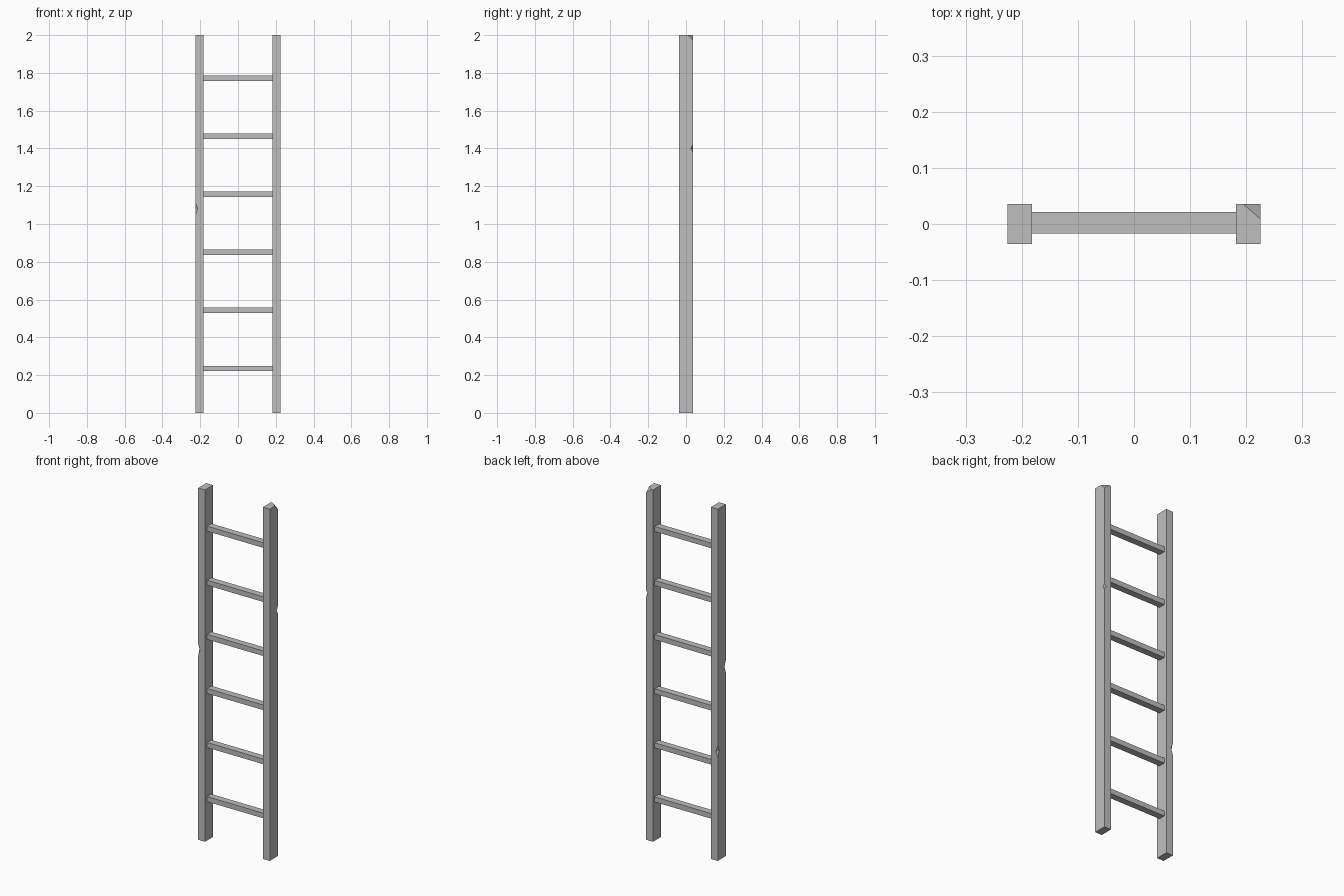
import bpy
import bmesh
from mathutils import Vector, Matrix

cube = bpy.data.objects.get("Cube")
if cube:
    bpy.data.objects.remove(cube, do_unlink=True)

HALF_W, HALF_D, HEIGHT = 0.225, 0.036, 2.0
RAIL_W = 0.043

# One plain grey for the whole ladder
grey = bpy.data.materials.new("ladder_grey")
grey.use_nodes = True
colour = (0.52, 0.52, 0.52, 1)
grey.diffuse_color = colour
grey.node_tree.nodes["Principled BSDF"].inputs["Base Color"].default_value = colour


def add_object(name, bm):
    bmesh.ops.recalc_face_normals(bm, faces=bm.faces[:])
    mesh = bpy.data.meshes.new(name)
    bm.to_mesh(mesh)
    bm.free()
    mesh.materials.append(grey)
    obj = bpy.data.objects.new(name, mesh)
    bpy.context.collection.objects.link(obj)
    return obj


def box(size, centre):
    bm = bmesh.new()
    matrix = Matrix.Translation(centre) @ Matrix.Diagonal((*size, 1))
    bmesh.ops.create_cube(bm, size=1, matrix=matrix)
    return bm


def chip_corner(bm, a, b, c):
    """Slice off the corner beyond the plane through three points."""
    a, b, c = Vector(a), Vector(b), Vector(c)
    normal = (b - a).cross(c - a)
    if normal.z < 0:
        normal.negate()
    geom = bm.verts[:] + bm.edges[:] + bm.faces[:]
    cut = bmesh.ops.bisect_plane(bm, geom=geom, plane_co=a, plane_no=normal,
                                 clear_outer=True)
    edges = [e for e in cut["geom_cut"] if isinstance(e, bmesh.types.BMEdge)]
    bmesh.ops.holes_fill(bm, edges=edges)


def cut_nick(rail, side_x, side_y, z, depth, half_height):
    """Cut a V-shaped nick into one upright edge of a rail."""
    corner = Vector((side_x * HALF_W, side_y * HALF_D, z))
    out = Vector((side_x, side_y, 0)).normalized()
    across = Vector((-out.y, out.x, 0)) * 0.04
    up = Vector((0, 0, half_height))
    bm = bmesh.new()
    ends = []
    for side in (-across, across):
        tip = corner + side - out * depth
        ends.append([bm.verts.new(p) for p in
                     (tip, tip + 2 * out * depth + 2 * up, tip + 2 * out * depth - 2 * up)])
    for end in ends:
        bm.faces.new(end)
    for i in range(3):
        j = (i + 1) % 3
        bm.faces.new((ends[0][i], ends[0][j], ends[1][j], ends[1][i]))
    cutter = add_object("nick_cutter", bm)
    cutter.hide_render = True
    mod = rail.modifiers.new("nick", 'BOOLEAN')
    mod.operation = 'DIFFERENCE'
    mod.solver = 'EXACT'
    mod.object = cutter
    bpy.context.view_layer.objects.active = rail
    bpy.ops.object.modifier_apply(modifier=mod.name)
    bpy.data.objects.remove(cutter, do_unlink=True)


# Upright rails, the left one with a broken top corner
rails = {}
for name, side in (("left_rail", 1), ("right_rail", -1)):
    bm = box((RAIL_W, 2 * HALF_D, HEIGHT),
             (side * (HALF_W - RAIL_W / 2), 0, HEIGHT / 2))
    if side > 0:
        chip_corner(bm, (0.194, HALF_D, HEIGHT), (HALF_W, 0.009, HEIGHT),
                    (HALF_W, HALF_D, 1.973))
    rails[name] = add_object(name, bm)

# Worn nicks along the rail edges
cut_nick(rails["left_rail"], 1, 1, 1.4, 0.008, 0.018)
cut_nick(rails["right_rail"], -1, -1, 1.08, 0.008, 0.034)
cut_nick(rails["right_rail"], -1, 1, 0.62, 0.008, 0.034)

# Rungs, evenly spaced between the rails
for i in range(6):
    add_object(f"rung_{i + 1}",
               box((0.37, 0.038, 0.029), (0, 0.002, 0.235 + i * 0.3075)))
